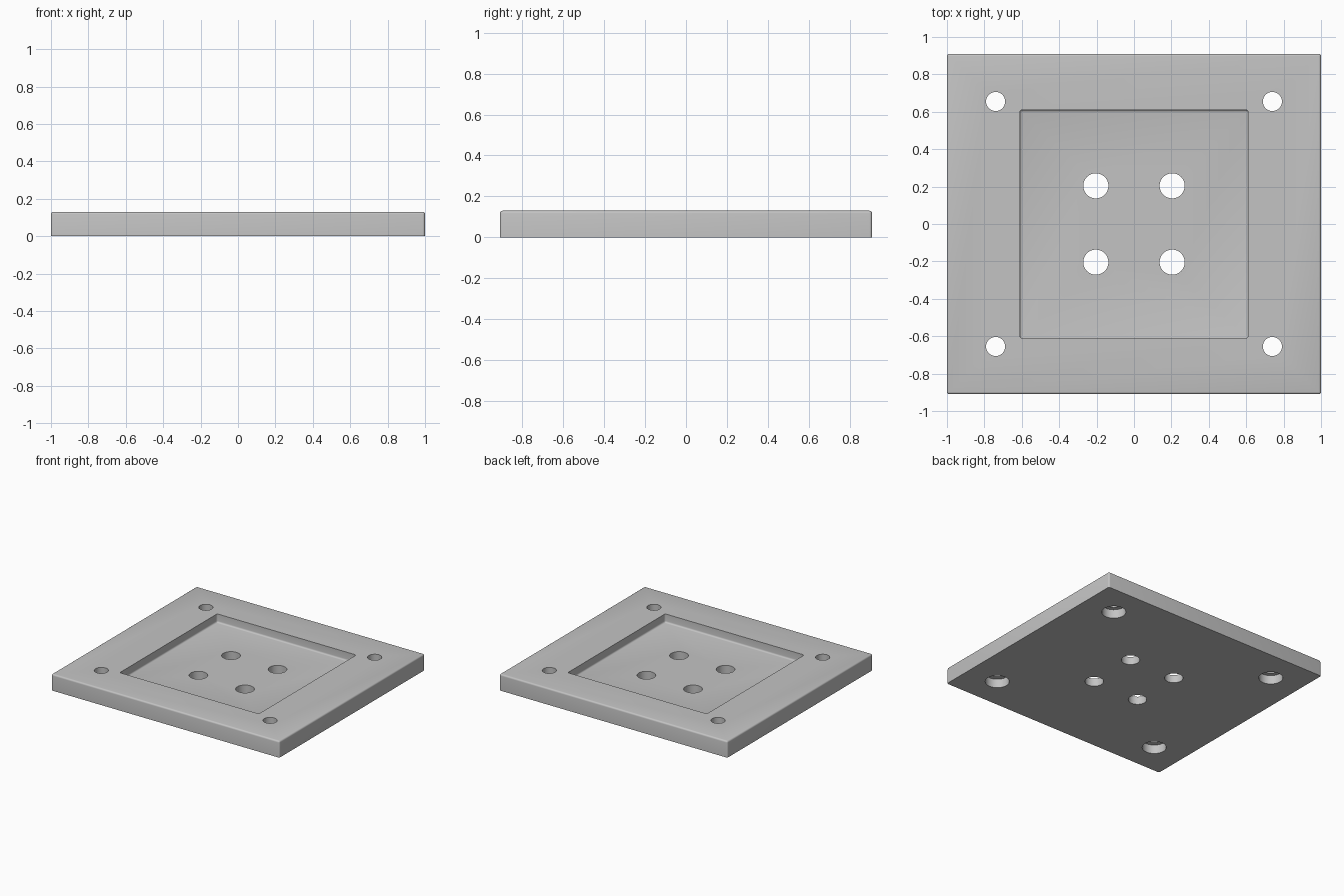
import bpy, bmesh

# Remove the default cube
cube = bpy.data.objects.get("Cube")
if cube:
    bpy.data.objects.remove(cube, do_unlink=True)

WIDTH, DEPTH, HEIGHT = 2.0, 1.82, 0.13
POCKET, FLOOR = 1.22, 0.063
ROUND = 0.013

grey = bpy.data.materials.new("plain grey")
grey.use_nodes = True
colour = (0.55, 0.55, 0.55, 1)
grey.diffuse_color = colour
grey.node_tree.nodes["Principled BSDF"].inputs["Base Color"].default_value = colour


def add_object(name, bm):
    mesh = bpy.data.meshes.new(name)
    bm.to_mesh(mesh)
    bm.free()
    mesh.materials.append(grey)
    obj = bpy.data.objects.new(name, mesh)
    bpy.context.collection.objects.link(obj)
    return obj


def rounded_box(name, size, low, high, sharp_z):
    """Box from low to high; every edge is rounded except those lying at sharp_z."""
    bm = bmesh.new()
    bmesh.ops.create_cube(bm, size=1)
    for v in bm.verts:
        v.co = (v.co.x * size[0], v.co.y * size[1], high if v.co.z > 0 else low)
    edges = [e for e in bm.edges
             if not all(abs(v.co.z - sharp_z) < 1e-4 for v in e.verts)]
    bmesh.ops.bevel(bm, geom=edges, offset=ROUND, segments=4, profile=0.5,
                    affect='EDGES', clamp_overlap=True)
    return add_object(name, bm)


def cylinder(name, x, y, radius, low, high):
    bm = bmesh.new()
    bmesh.ops.create_cone(bm, cap_ends=True, segments=48, radius1=radius,
                          radius2=radius, depth=high - low)
    bmesh.ops.translate(bm, verts=bm.verts, vec=(x, y, (low + high) / 2))
    return add_object(name, bm)


def cut(target, cutter):
    cutter.hide_render = True
    mod = target.modifiers.new("cut", 'BOOLEAN')
    mod.operation = 'DIFFERENCE'
    mod.solver = 'EXACT'
    mod.object = cutter
    bpy.ops.object.modifier_apply(modifier=mod.name)
    bpy.data.objects.remove(cutter, do_unlink=True)


# Plate with rounded sides and top, flat sharp underside
plate = rounded_box("mounting_plate", (WIDTH, DEPTH), 0, HEIGHT, 0)
bpy.ops.object.select_all(action='DESELECT')
plate.select_set(True)
bpy.context.view_layer.objects.active = plate

# Square pocket with a filleted floor
top = HEIGHT + 0.1
cut(plate, rounded_box("pocket_cutter", (POCKET, POCKET), FLOOR, top, top))

# Holes, mirrored into the four quadrants
for sx in (-1, 1):
    for sy in (-1, 1):
        cut(plate, cylinder("centre_hole_cutter", sx * 0.204, sy * 0.204, 0.067, -0.1, top))
        cut(plate, cylinder("corner_hole_cutter", sx * 0.74, sy * 0.655, 0.051, -0.1, top))
        # Wider recess for the bolt head, from below
        cut(plate, cylinder("counterbore_cutter", sx * 0.74, sy * 0.655, 0.087, -0.1, 0.07))

bpy.ops.object.shade_smooth_by_angle(angle=0.6)
